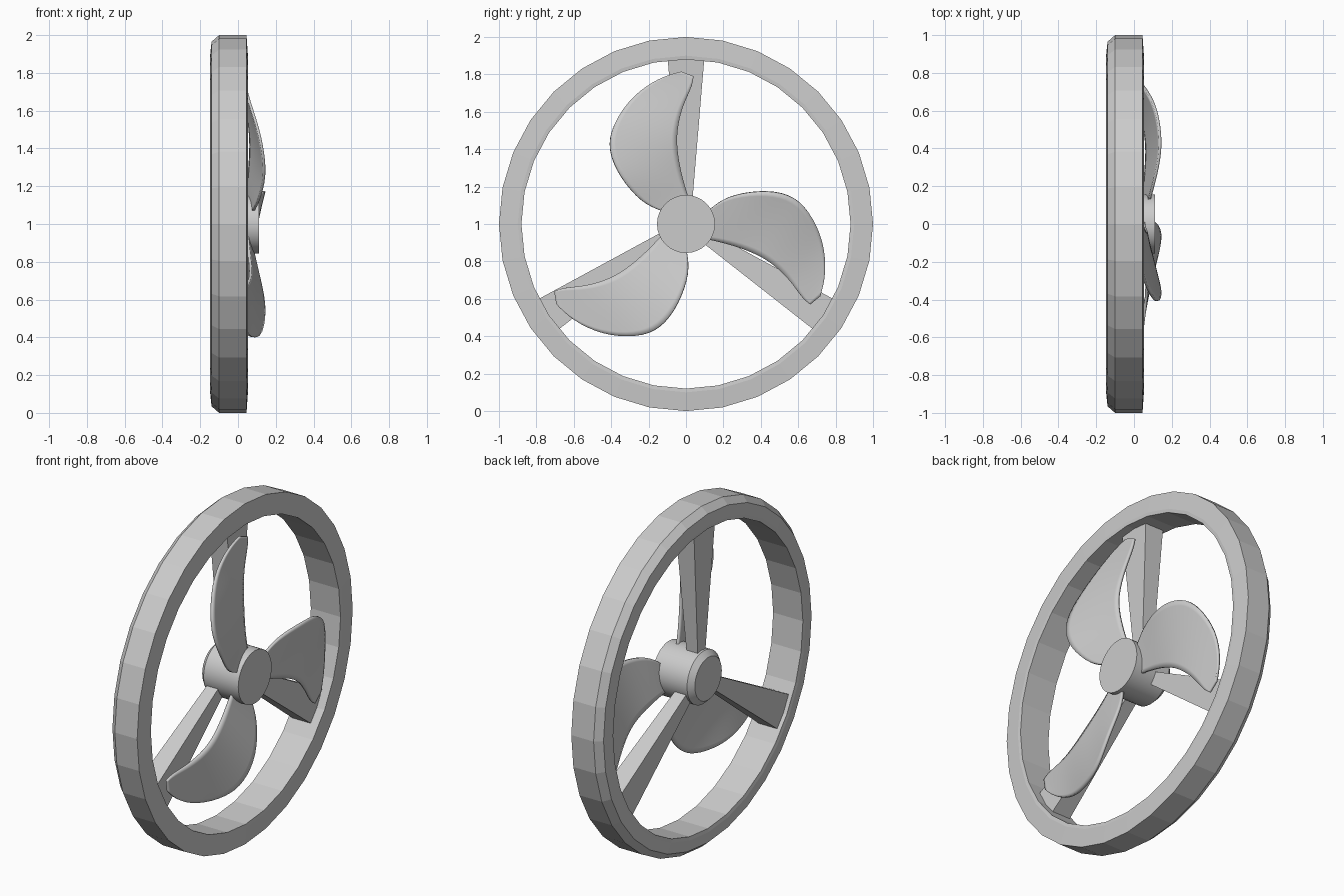
import bpy, math
from mathutils import Matrix, Vector

if "Cube" in bpy.data.objects:
    bpy.data.objects.remove(bpy.data.objects["Cube"])

CENTRE = Matrix.Translation((0, 0, 1))


def make_object(name, verts, faces, smooth=False):
    mesh = bpy.data.meshes.new(name)
    mesh.from_pydata(verts, [], faces)
    obj = bpy.data.objects.new(name, mesh)
    bpy.context.collection.objects.link(obj)
    if smooth:
        bpy.ops.object.select_all(action='DESELECT')
        obj.select_set(True)
        bpy.context.view_layer.objects.active = obj
        bpy.ops.object.shade_smooth_by_angle(angle=math.radians(35))
    return obj


def lathe(name, profile, sides, closed, smooth=False):
    """Turn an (x, radius) profile around the x axis at z = 1."""
    n = len(profile)
    verts = []
    for s in range(sides):
        a = 2 * math.pi * s / sides
        verts += [(x, r * math.sin(a), 1 + r * math.cos(a)) for x, r in profile]
    faces = []
    for s in range(sides):
        t = (s + 1) % sides
        for i in range(n if closed else n - 1):
            j = (i + 1) % n
            faces.append((s * n + i, s * n + j, t * n + j, t * n + i))
    if not closed:
        faces.append([s * n for s in range(sides)])
        faces.append([s * n + n - 1 for s in reversed(range(sides))])
    return make_object(name, verts, faces, smooth)


# Outer rim, chamfered at the back
lathe("rim", [(-0.10, 1.0), (0.045, 1.0), (0.052, 0.90), (0.05, 0.88),
              (-0.143, 0.88), (-0.147, 0.90), (-0.14, 0.965)], 32, True)

# Central hub, chamfered at the back
lathe("hub", [(-0.145, 0.125), (-0.115, 0.155), (0.11, 0.155)], 32, False, True)

# Three tapering spokes
for k, turn in enumerate((0, 123.3, -123.3)):
    rot = CENTRE @ Matrix.Rotation(math.radians(-turn), 4, 'X')
    verts = []
    for h, w, x0, x1 in ((0.10, 0.032, -0.10, -0.03), (0.885, 0.098, -0.12, 0.0)):
        verts += [rot @ Vector(p) for p in
                  ((x0, -w, h), (x1, -w, h), (x1, w, h), (x0, w, h))]
    make_object(f"spoke_{k + 1}", verts,
                [(3, 2, 1, 0), (4, 5, 6, 7), (0, 1, 5, 4),
                 (1, 2, 6, 5), (2, 3, 7, 6), (3, 0, 4, 7)])

# Blade edges as (x, y, height above hub centre), root to tip
ROUND_EDGE = [(.08, -.13, .07), (.105, -.235, .11), (.147, -.355, .25),
              (.13, -.42, .40), (.10, -.395, .53), (.045, -.29, .685),
              (.03, -.14, .785), (.03, -.025, .815)]
STRAIGHT_EDGE = [(.05, .02, .12), (.05, .005, .16), (.06, -.03, .28),
                 (.07, -.053, .42), (.06, -.045, .53), (.045, -.015, .64),
                 (.035, .035, .74), (.03, .04, .79)]

# Three curved blades
COLS = 4
for k in range(3):
    rot = CENTRE @ Matrix.Rotation(math.radians(-120 * k), 4, 'X')
    verts, faces = [], []
    for a, b in zip(ROUND_EDGE, STRAIGHT_EDGE):
        verts += [rot @ Vector(a).lerp(Vector(b), c / (COLS - 1)) for c in range(COLS)]
    for i in range(len(ROUND_EDGE) - 1):
        for c in range(COLS - 1):
            p = i * COLS + c
            faces.append((p, p + 1, p + COLS + 1, p + COLS))
    blade = make_object(f"blade_{k + 1}", verts, faces, True)
    sub = blade.modifiers.new("Smooth outline", 'SUBSURF')
    sub.levels = sub.render_levels = 2
    sub.boundary_smooth = 'PRESERVE_CORNERS'
    thick = blade.modifiers.new("Thickness", 'SOLIDIFY')
    thick.thickness = 0.014
    thick.offset = 0
